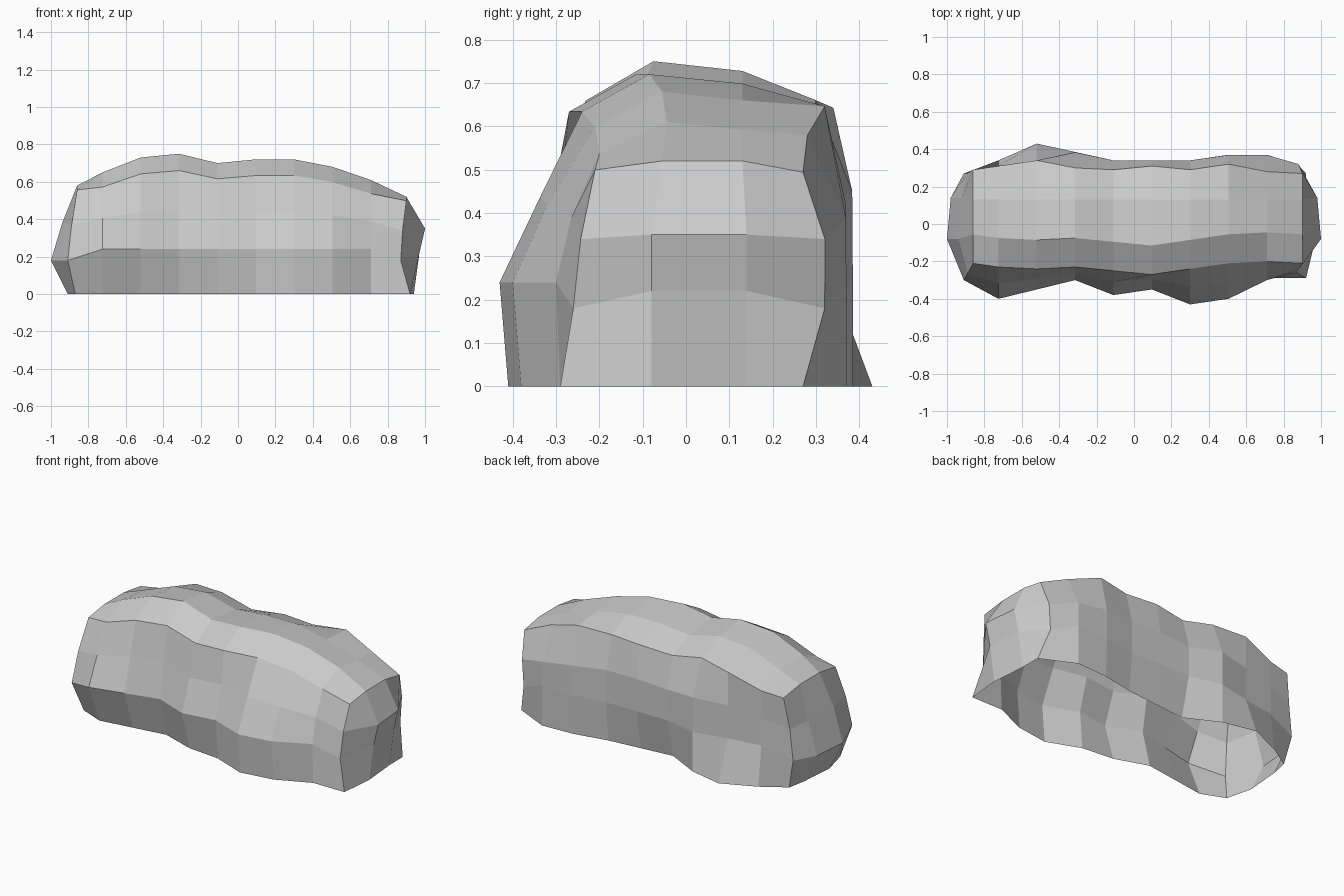
import bpy, bmesh

if "Cube" in bpy.data.objects:
    bpy.data.objects.remove(bpy.data.objects["Cube"])

# Outline of the boulder at ten stations along its length
FRONT_FOOT = [-.24, -.30, -.27, -.24, -.31, -.33, -.41, -.38, -.29, -.29]
FRONT_BULGE = [-.30, -.40, -.35, -.30, -.38, -.35, -.43, -.40, -.30, -.26]
FRONT_RIM = [-.21, -.23, -.24, -.23, -.25, -.27, -.24, -.21, -.20, -.21]
BACK_RIM = [.29, .31, .34, .30, .29, .31, .29, .32, .28, .27]
BACK_BULGE = [.27, .31, .34, .385, .34, .34, .34, .37, .37, .32]
BACK_FOOT = [.25, .34, .43, .385, .28, .30, .32, .36, .37, .27]
CROWN = [.58, .65, .73, .75, .70, .72, .72, .68, .61, .52]
LAST = len(CROWN) - 1

# Corner x of each end by height row: foot, bulge, shoulder, rim
LEFT_X = [-.87, -.91, -.89, -.86]
RIGHT_X = [.92, .87, .88, .90]

def section(i):
    """Ten points from the front foot over the top to the back foot."""
    x = [-.93 + .205 * i] * 4
    top, fb, bb = CROWN[i], FRONT_BULGE[i], BACK_BULGE[i]
    low, rim, ridge = .24, .88 * top, .97 * top
    if i in (0, LAST):
        x = LEFT_X if i == 0 else RIGHT_X
        low, rim, ridge = .18, .96 * top, top
    mid = (low + rim) / 2
    back = .95 * top if i > 6 else rim
    yz = [(FRONT_FOOT[i], 0), (fb, low), (.55 * fb - .1, mid), (FRONT_RIM[i], rim),
          (FRONT_RIM[i] + .155, top), (.13, ridge),
          (BACK_RIM[i], back), (.97 * bb + .01, mid), (bb, low), (BACK_FOOT[i], 0)]
    level = [0, 1, 2, 3, 3, 3, 3, 2, 1, 0]
    return [(x[k], y, z) for k, (y, z) in zip(level, yz)]

bm = bmesh.new()

def skin(rows):
    """Join neighbouring rows of vertices with quads."""
    for a, b in zip(rows, rows[1:]):
        for j in range(len(a) - 1):
            bm.faces.new((a[j], a[j + 1], b[j + 1], b[j]))

# Shell, open underneath
rings = [[bm.verts.new(p) for p in section(i)] for i in range(LAST + 1)]
skin(rings)

# Rounded end caps, three faces wide and three high
def add_cap(ring, bulge_x, heights):
    rows = []
    for r, (x, z) in enumerate(zip(bulge_x, heights)):
        inner = [bm.verts.new((x * k, y, z)) for y, k in ((-.08, 1), (.14, .98))]
        rows.append([ring[r]] + inner + [ring[9 - r]])
    skin(rows + [ring[3:7]])

add_cap(rings[0], [-.91, -1, -.94], [0, .18, .38])
add_cap(rings[LAST], [.94, .97, 1], [0, .22, .35])

bmesh.ops.recalc_face_normals(bm, faces=bm.faces[:])
mesh = bpy.data.meshes.new("long_boulder")
bm.to_mesh(mesh)
bm.free()
bpy.context.collection.objects.link(bpy.data.objects.new("long_boulder", mesh))
